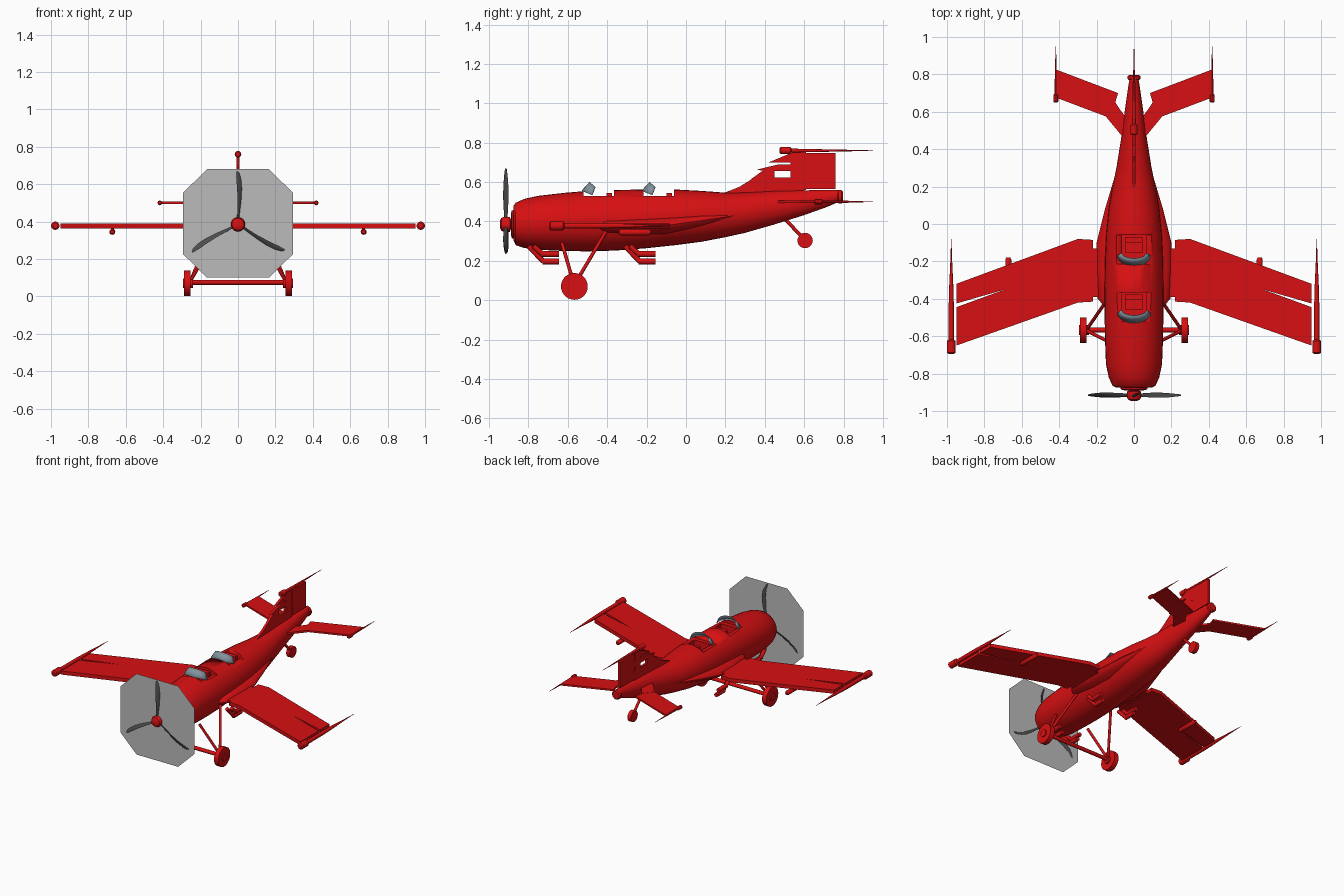
import bpy, bmesh, math
from mathutils import Vector, Matrix

if "Cube" in bpy.data.objects:
    bpy.data.objects.remove(bpy.data.objects["Cube"])


def material(name, rgb):
    m = bpy.data.materials.new(name)
    m.diffuse_color = (*rgb, 1)
    m.use_nodes = True
    m.node_tree.nodes["Principled BSDF"].inputs["Base Color"].default_value = m.diffuse_color
    return m


RED = material("red paint", (0.68, 0.005, 0.006))
DARK = material("dark blade", (0.075, 0.075, 0.08))
DISC = material("propeller blur", (0.5, 0.5, 0.5))
GLASS = material("windscreen glass", (0.23, 0.29, 0.34))


def make(name, bm, mat, angle=35):
    bmesh.ops.recalc_face_normals(bm, faces=bm.faces[:])
    me = bpy.data.meshes.new(name)
    bm.to_mesh(me)
    bm.free()
    ob = bpy.data.objects.new(name, me)
    bpy.context.collection.objects.link(ob)
    me.materials.append(mat)
    bpy.ops.object.select_all(action='DESELECT')
    ob.select_set(True)
    bpy.context.view_layer.objects.active = ob
    bpy.ops.object.shade_smooth_by_angle(angle=math.radians(angle))
    return ob


def loft(name, rings, mat, cap=True):
    """Skin a list of equal-length point rings."""
    bm = bmesh.new()
    vs = [[bm.verts.new(p) for p in r] for r in rings]
    n = len(vs[0])
    for a, b in zip(vs, vs[1:]):
        for i in range(n):
            j = (i + 1) % n
            bm.faces.new((a[i], a[j], b[j], b[i]))
    if cap:
        bm.faces.new(vs[0])
        bm.faces.new(vs[-1])
    return make(name, bm, mat)


def oval(x, y, z, rx, rz, n=32):
    return [(x + rx * math.sin(2 * math.pi * i / n), y,
             z + rz * math.cos(2 * math.pi * i / n)) for i in range(n)]


def pod(name, x, z, profile, mat=RED, n=12):
    """Round body along y from (y, radius) pairs."""
    return loft(name, [oval(x, y, z, r, r, n) for y, r in profile], mat)


def prism(name, pts, place, mat=RED):
    """Extrude a flat outline; place(u, v, side) gives the 3D point."""
    bm = bmesh.new()
    a = [bm.verts.new(place(u, v, -1)) for u, v in pts]
    b = [bm.verts.new(place(u, v, 1)) for u, v in pts]
    bm.faces.new(a)
    bm.faces.new(b)
    for i in range(len(a)):
        j = (i + 1) % len(a)
        bm.faces.new((a[i], a[j], b[j], b[i]))
    return make(name, bm, mat)


def box(name, lo, hi, mat=RED):
    return prism(name, [(lo[0], lo[1]), (hi[0], lo[1]), (hi[0], hi[1]), (lo[0], hi[1])],
                 lambda u, v, s: (u, v, lo[2] if s < 0 else hi[2]), mat)


def rod(name, a, b, r, mat=RED, n=12):
    a, b = Vector(a), Vector(b)
    d = b - a
    bm = bmesh.new()
    bmesh.ops.create_cone(bm, cap_ends=True, segments=n, radius1=r, radius2=r, depth=d.length,
                          matrix=Matrix.Translation((a + b) / 2)
                          @ d.to_track_quat('Z', 'Y').to_matrix().to_4x4())
    return make(name, bm, mat)


# Fuselage: (y, half width, bottom, top)
BODY = [(-.875, .095, .30, .48), (-.865, .115, .28, .495), (-.82, .135, .265, .515),
        (-.75, .15, .256, .53), (-.62, .155, .25, .545), (-.5, .157, .248, .555),
        (-.36, .157, .252, .56), (-.2, .155, .264, .562), (-.05, .148, .28, .562),
        (.08, .135, .297, .555), (.2, .115, .32, .546), (.3, .094, .342, .547),
        (.45, .07, .385, .555), (.6, .05, .432, .558), (.72, .033, .475, .56),
        (.79, .022, .505, .56)]
body = loft("fuselage", [oval(0, y, (b + t) / 2, w, (t - b) / 2) for y, w, b, t in BODY], RED)

# Cockpit openings, seats and windscreens
for k, y in enumerate((-.53, -.225)):
    for lo, hi in (((-.12, y + .01, .53), (.12, y + .165, .7)),
                   ((-.065, y + .04, .44), (.065, y + .165, .6))):
        cut = box("cockpit_cutter", lo, hi)
        cut.hide_render = True
        mod = body.modifiers.new("opening", 'BOOLEAN')
        mod.operation, mod.object, mod.solver = 'DIFFERENCE', cut, 'EXACT'
        bpy.context.view_layer.objects.active = body
        bpy.ops.object.modifier_apply(modifier=mod.name)
        bpy.data.objects.remove(cut)
    box(f"seat_back_{k}", (-.045, y + .125, .44), (.045, y + .155, .545))
    box(f"seat_base_{k}", (-.045, y + .07, .44), (.045, y + .13, .47))
    bm = bmesh.new()
    rows = []
    for i in range(13):
        a = math.radians(-90 + 15 * i)
        s, c = math.sin(a), math.cos(a)
        rows.append([bm.verts.new((.09 * s, y + .055 - .055 * c, .535 + .022 * c)),
                     bm.verts.new((.068 * s, y + .07 - .03 * c, .575 + .026 * c))])
    for p, q in zip(rows, rows[1:]):
        bm.faces.new((p[0], q[0], q[1], p[1]))
    screen = make(f"windscreen_{k}", bm, GLASS)
    screen.modifiers.new("thickness", 'SOLIDIFY').thickness = .004

# Nose hub, spinner and tail end cap
pod("nose_ring", 0, .385, [(-.89, .05), (-.885, .07), (-.87, .075)], n=24)
pod("spinner", 0, .385, [(-.945, .018), (-.938, .032), (-.925, .038), (-.895, .038),
                         (-.89, .025), (-.87, .025)], n=20)
pod("tail_cap", 0, .525, [(.77, .028), (.775, .034), (.79, .034), (.797, .026)], n=16)

# Propeller blades: (radius, half chord, sweep)
BLADE = [(.025, .009, 0), (.07, .013, .005), (.13, .019, .011), (.19, .022, .013),
         (.24, .019, .008), (.27, .012, 0), (.285, .003, -.006)]
for k in range(3):
    rot = Matrix.Translation((0, -.915, .385)) @ Matrix.Rotation(math.radians(120 * k), 4, 'Y')
    rings = []
    for r, c, sw in BLADE:
        t = math.radians(65 - 150 * r)
        ring = []
        for i in range(10):
            a = 2 * math.pi * i / 10
            u, v = c * math.cos(a), .004 * math.sin(a)
            ring.append(rot @ Vector((sw + u * math.cos(t) - v * math.sin(t),
                                      u * math.sin(t) + v * math.cos(t), r)))
        rings.append(ring)
    loft(f"propeller_blade_{k}", rings, DARK)

# Blurred propeller sweep: one flat octagon
bm = bmesh.new()
bm.faces.new([bm.verts.new((x, -.914, .39 + z)) for x, z in
              ((-.165, .29), (.165, .29), (.293, .165), (.293, -.165),
               (.165, -.29), (-.165, -.29), (-.293, -.165), (-.293, .165))])
make("propeller_blur_disc", bm, DISC)

# Wing root fairing
loft("wing_root_fairing", [oval(0, y, z, w, h, 24) for y, w, z, h in
     [(-.47, .13, .375, .03), (-.4, .195, .375, .045), (-.25, .2, .375, .055),
      (-.1, .2, .38, .055), (.08, .155, .405, .045), (.28, .095, .435, .015)]], RED)

WING = [(.22, -.415), (.3, -.42), (.95, -.65), (.95, -.445), (.69, -.35), (.95, -.425),
        (.95, -.32), (.3, -.08), (.22, -.085)]
TAIL = [(.15, .575), (.415, .675), (.415, .825), (.085, .7), (.1, .65), (.08, .62)]
STUB = [(.03, .44), (.06, .465), (.155, .58), (.1, .645), (.02, .54)]

for side, s in (("left", -1), ("right", 1)):
    # Wing, its root joint, tip pod with trailing spike, under-wing pod
    prism(f"wing_{side}", WING, lambda u, v, t: (s * u, v, .376 + .013 * t))
    prism(f"wing_joint_{side}", [(.15, -.39), (.23, -.39), (.23, -.13), (.15, -.13)],
          lambda u, v, t: (s * u, v, .376 + .01 * t))
    pod(f"wing_tip_pod_{side}", s * .977, .378,
        [(-.695, .014), (-.688, .023), (-.625, .023), (-.618, .014), (-.44, .014),
         (-.33, .011), (-.2, .005), (-.08, .001)])
    pod(f"under_wing_pod_{side}", s * .672, .345,
        [(-.34, .01), (-.33, .016), (-.19, .016), (-.178, .01)])
    rod(f"pod_pylon_{side}", (s * .672, -.27, .345), (s * .672, -.27, .37), .008)
    # Tailplane with tip rod
    prism(f"tailplane_{side}", TAIL, lambda u, v, t: (s * u, v, .5 + .006 * t))
    prism(f"tailplane_root_{side}", STUB, lambda u, v, t: (s * u, v, .5 + .007 * t))
    pod(f"tailplane_tip_{side}", s * .418, .5,
        [(.65, .008), (.655, .013), (.69, .013), (.695, .007), (.82, .005), (.95, .001)], n=8)
    # Main wheel, hub and struts
    rod(f"wheel_{side}", (s * .254, -.567, .07), (s * .288, -.567, .07), .068, n=28)
    rod(f"wheel_hub_{side}", (s * .24, -.567, .07), (s * .295, -.567, .07), .026, n=16)
    rod(f"front_strut_{side}", (s * .25, -.572, .09), (s * .135, -.63, .29), .009)
    rod(f"rear_strut_{side}", (s * .25, -.56, .09), (s * .14, -.4, .36), .009)
    # Bent pipes below the nose and wing root
    for nm, x, y in (("nose", .065, -.8), ("belly", .13, -.31)):
        for k in range(2):
            px, py, pz = s * (x + .018 * k), y + .025 * k, .197 + .038 * k
            rod(f"{nm}_pipe_drop_{side}_{k}", (px, py, .275), (px, py + .075 - .03 * k, pz), .013)
            rod(f"{nm}_pipe_end_{side}_{k}", (px, py + .07 - .03 * k, pz),
                (px, y + .155, pz), .015)

rod("axle", (-.25, -.567, .075), (.25, -.567, .075), .013)

# Tail wheel
rod("tail_wheel_strut", (0, .5, .415), (0, .6, .31), .009)
rod("tail_wheel", (-.014, .605, .303), (.014, .605, .303), .039, n=20)


# Fin in slotted bands, rudder and top rod
def fin_place(u, v, t):
    return (.009 * t, u, v)


FIN = [[(.18, .54), (.6, .54), (.6, .622), (.345, .622), (.27, .575)],
       [(.36, .663), (.4, .656), (.6, .656), (.6, .69), (.47, .69)],
       [(.42, .7), (.59, .7), (.59, .75), (.54, .75)],
       [(.53, .61), (.59, .61), (.59, .71), (.53, .71)],
       [(.33, .615), (.45, .615), (.45, .665), (.4, .665)]]
for k, pts in enumerate(FIN):
    prism(f"fin_band_{k}", pts, fin_place)
prism("rudder", [(.605, .565), (.76, .565), (.76, .748), (.605, .748)], fin_place)
prism("rudder_hinge", [(.585, .56), (.61, .56), (.61, .755), (.585, .755)],
      lambda u, v, t: (.005 * t, u, v))
pod("fin_top_rod", 0, .76, [(.475, .012), (.482, .018), (.53, .018), (.537, .01),
                            (.62, .008), (.78, .005), (.95, .001)])
